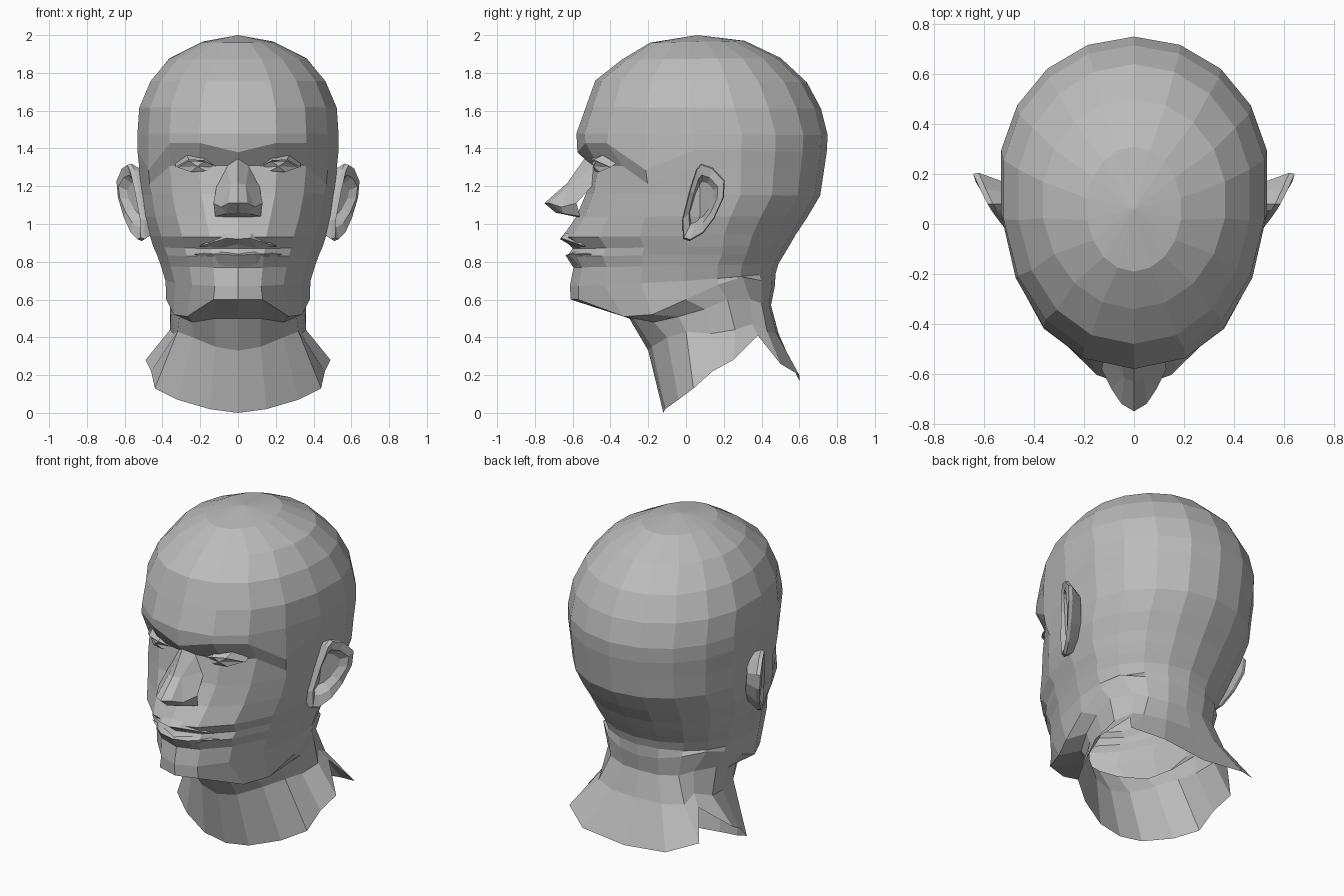
import bpy
import math

skin = bpy.data.materials.new("grey clay")
skin.diffuse_color = (0.5, 0.5, 0.5, 1)


def make_half(name, verts, faces):
    """Object from one half of a part, mirrored across x = 0."""
    mesh = bpy.data.meshes.new(name)
    mesh.from_pydata(verts, [], faces)
    mesh.materials.append(skin)
    ob = bpy.data.objects.new(name, mesh)
    bpy.context.collection.objects.link(ob)
    mod = ob.modifiers.new("mirror", 'MIRROR')
    mod.use_clip = True
    mod.merge_threshold = 0.002
    return ob


def bridge(rings, closed=False):
    """Quads between successive rings of equal length."""
    n = len(rings[0])
    verts = [p for ring in rings for p in ring]
    faces = []
    for r in range(len(rings) - 1):
        for c in range(n if closed else n - 1):
            d = (c + 1) % n
            faces.append((r * n + c, r * n + d, (r + 1) * n + d, (r + 1) * n + c))
    return verts, faces


COLS = 10


def head_ring(zf, zb, yf, yb, w, yc, p):
    """Half outline from front to back; p squares the front."""
    ring = []
    for i in range(COLS):
        t = math.pi * i / (COLS - 1)
        s, c = abs(math.sin(t)), math.cos(t)
        if i == COLS - 1:
            s = 0
        e = 2 / p if c > 0 else 1
        y = yc - (yc - yf) * c ** e if c > 0 else yc + (yb - yc) * -c
        ring.append([w * s ** e, y, zf + (zb - zf) * (1 - c) / 2])
    return ring


# Skull and face: front z, back z, front y, back y, half width, y of width, squareness
rows = [
    (1.96, 1.97, -.19, .31, .19, .06, 2),
    (1.87, 1.88, -.34, .50, .37, .10, 2),
    (1.76, 1.75, -.48, .64, .47, .13, 2.1),
    (1.62, 1.61, -.53, .715, .53, .16, 2.2),
    (1.48, 1.47, -.58, .75, .54, .20, 2.2),
    (1.40, 1.38, -.575, .745, .54, .20, 2.2),
    (1.31, 1.28, -.50, .73, .53, .20, 2.3),
    (1.16, 1.15, -.53, .71, .52, .20, 2.2),
    (1.04, 1.04, -.58, .645, .505, .15, 2.0),
    (.93, .95, -.655, .585, .475, .12, 1.85),
    (.87, .89, -.60, .55, .455, .12, 1.85),
    (.83, .84, -.63, .52, .435, .12, 1.85),
    (.77, .79, -.595, .49, .415, .10, 1.85),
    (.67, .74, -.615, .475, .39, .10, 1.85),
]
rings = [head_ring(*r) for r in rows]
# Brow arch and eye sockets
for row, col, dy, dz in [(5, 0, 0, -.02), (5, 1, 0, .03), (5, 2, -.01, .03),
                         (5, 3, 0, -.11), (6, 2, .02, 0), (6, 3, -.02, -.09)]:
    rings[row][col][1] += dy
    rings[row][col][2] += dz

# Jaw edge, throat and the flared, notched neck edge
rings += [
    [(0, -.61, .60), (.13, -.57, .60), (.27, -.33, .51), (.34, -.18, .52),
     (.38, 0, .60), (.38, .17, .68), (.35, .30, .72), (.25, .40, .70),
     (.13, .455, .68), (0, .47, .67)],
    [(0, -.30, .50), (.12, -.28, .50), (.24, -.17, .48), (.31, -.04, .51),
     (.355, .10, .55), (.36, .22, .60), (.29, .34, .60), (.23, .40, .58),
     (.12, .44, .57), (0, .45, .57)],
    [(0, -.20, .33), (.12, -.18, .35), (.24, -.10, .40), (.32, 0, .43),
     (.34, .13, .42), (.36, .26, .44), (.30, .35, .47), (.29, .43, .43),
     (.17, .48, .42), (0, .49, .42)],
    [(0, -.12, 0), (.15, -.11, .02), (.32, -.04, .07), (.44, .04, .13),
     (.46, .14, .22), (.49, .25, .28), (.35, .38, .41), (.44, .50, .26),
     (.28, .60, .20), (0, .60, .17)],
]
verts, faces = bridge(rings)
verts.append((0, .06, 2.0))
faces += [(len(verts) - 1, i + 1, i) for i in range(COLS - 1)]
make_half("head_and_neck", verts, faces)

# Nose: bridge, tip, wing and underside
make_half("nose", [
    (0, -.535, 1.35), (.06, -.48, 1.31), (0, -.63, 1.215), (.04, -.615, 1.21),
    (.11, -.48, 1.22), (0, -.75, 1.11), (.05, -.72, 1.11), (.09, -.66, 1.09),
    (.13, -.58, 1.11), (.12, -.56, 1.04), (.06, -.65, 1.055), (0, -.69, 1.06),
    (0, -.57, 1.035)],
    [(0, 1, 3, 2), (1, 4, 3), (2, 3, 6, 5), (3, 7, 6), (3, 4, 8, 7),
     (7, 8, 9, 10), (6, 7, 10), (5, 6, 10, 11), (11, 10, 9, 12)])

# Lips: wedges tapering to the corners of the mouth
make_half("upper_lip", [
    (0, -.64, .955), (.07, -.625, .95), (0, -.667, .92), (.06, -.66, .925),
    (.21, -.53, .88), (0, -.59, .875), (.10, -.575, .875)],
    [(0, 1, 3, 2), (1, 4, 3), (2, 3, 6, 5), (3, 4, 6)])
make_half("lower_lip", [
    (0, -.58, .855), (.10, -.57, .855), (0, -.638, .835), (.09, -.622, .84),
    (.23, -.50, .84), (0, -.60, .775), (.10, -.565, .78)],
    [(0, 1, 3, 2), (1, 4, 3), (2, 3, 6, 5), (3, 4, 6)])

# Eyes: faceted almond with a lid ledge above
make_half("eye", [
    (.12, -.47, 1.30), (.18, -.50, 1.33), (.26, -.475, 1.335), (.32, -.40, 1.30),
    (.25, -.46, 1.275), (.17, -.485, 1.28), (.215, -.49, 1.305)],
    [(i, (i + 1) % 6, 6) for i in range(6)])
make_half("upper_eyelid", [
    (.11, -.46, 1.32), (.18, -.47, 1.365), (.27, -.44, 1.365), (.33, -.37, 1.32),
    (.12, -.48, 1.305), (.18, -.515, 1.335), (.26, -.49, 1.34), (.33, -.40, 1.30)],
    [(0, 1, 5, 4), (1, 2, 6, 5), (2, 3, 7, 6)])

# Ears: slanted outline lofted from the head to the rim and into the bowl
outline = [(-.02, 1.02), (.02, 1.18), (.055, 1.29), (.08, 1.32), (.14, 1.30),
           (.205, 1.23), (.20, 1.14), (.15, 1.03), (.09, .95), (.02, .91),
           (-.015, .92)]


def ear_ring(scale, push):
    cy, cz = .09, 1.13
    ring = []
    for y, z in outline:
        x = .525 + .5 * y + .06 * (z - 1.13) + push
        ring.append((x, cy + (y - cy) * scale, cz + (z - cz) * scale))
    return ring


ear_verts, ear_faces = bridge(
    [ear_ring(.72, -.10), ear_ring(1, -.012), ear_ring(.96, .01),
     ear_ring(.68, .0), ear_ring(.5, -.045)], closed=True)
n = len(outline)
ear_faces.append(tuple(range(4 * n, 5 * n)))
make_half("ear", ear_verts, ear_faces)

# Consistent outward normals
import bmesh
for ob in bpy.context.collection.objects:
    bm = bmesh.new()
    bm.from_mesh(ob.data)
    bmesh.ops.recalc_face_normals(bm, faces=bm.faces)
    if ob.name != "ear" and ob.name != "head_and_neck":
        # open front parts should face forward
        if sum(f.normal.y * f.calc_area() for f in bm.faces) > 0:
            bmesh.ops.reverse_faces(bm, faces=bm.faces)
    elif sum(f.normal.x * f.calc_area() for f in bm.faces) < 0 and ob.name != "ear":
        bmesh.ops.reverse_faces(bm, faces=bm.faces)
    bm.to_mesh(ob.data)
    bm.free()
